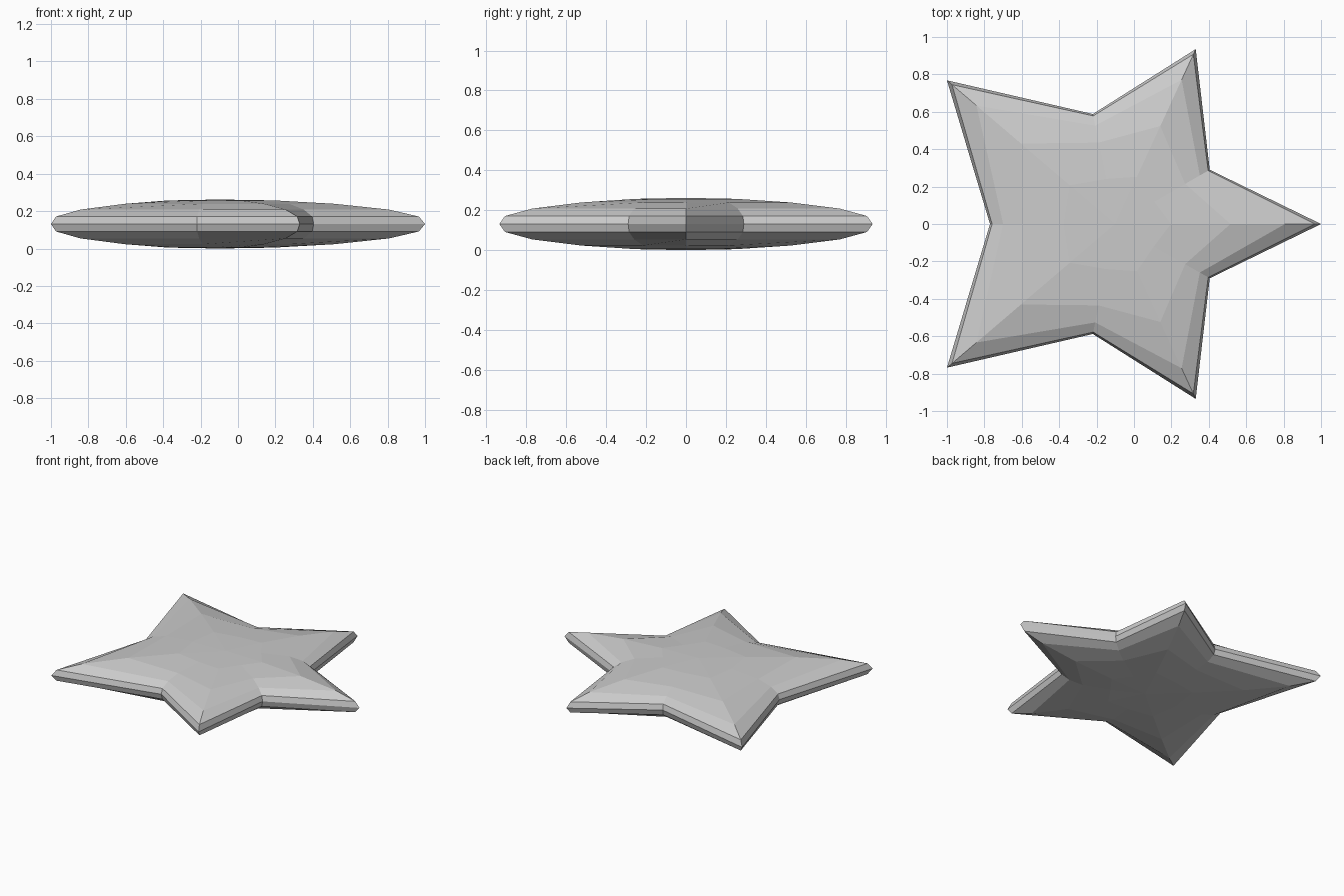
import bpy, bmesh

if "Cube" in bpy.data.objects:
    bpy.data.objects.remove(bpy.data.objects["Cube"])

MID = 0.131      # height of the sharp equator
CX = -0.1        # point the rings shrink toward

# Star outline: upper half, then mirrored across the x axis (tips on even indices)
half = [(1.0, 0.0), (0.405, 0.29), (0.33, 0.935), (-0.22, 0.588), (-1.0, 0.768), (-0.77, 0.0)]
outline = half + [(x, -y) for x, y in reversed(half[1:-1])]

# Each ring: (height above equator, tip scale, notch scale)
upper = [(0.04, 0.97, 0.983), (0.077, 0.825, 0.895), (0.108, 0.56, 0.74), (0.126, 0.27, 0.41)]
rings = [(-h, t, n) for h, t, n in reversed(upper)] + [(0.0, 1.0, 1.0)] + upper

bm = bmesh.new()


def ring(h, tip, notch):
    verts = []
    for i, (x, y) in enumerate(outline):
        s = notch if i % 2 else tip
        verts.append(bm.verts.new((CX + (x - CX) * s, y * s, MID + h)))
    return verts


# Side bands
loops = [ring(*r) for r in rings]
n = len(outline)
for a, b in zip(loops, loops[1:]):
    for i in range(n):
        j = (i + 1) % n
        bm.faces.new((a[i], a[j], b[j], b[i]))

# Shallow fans closing the bottom and the top
for loop, z in ((loops[0], 0.0), (loops[-1], 2 * MID)):
    c = bm.verts.new((CX, 0, z))
    for i in range(n):
        bm.faces.new((loop[i], loop[(i + 1) % n], c))

bmesh.ops.recalc_face_normals(bm, faces=bm.faces)
mesh = bpy.data.meshes.new("star_body")
bm.to_mesh(mesh)
bm.free()
bpy.context.collection.objects.link(bpy.data.objects.new("star_body", mesh))
